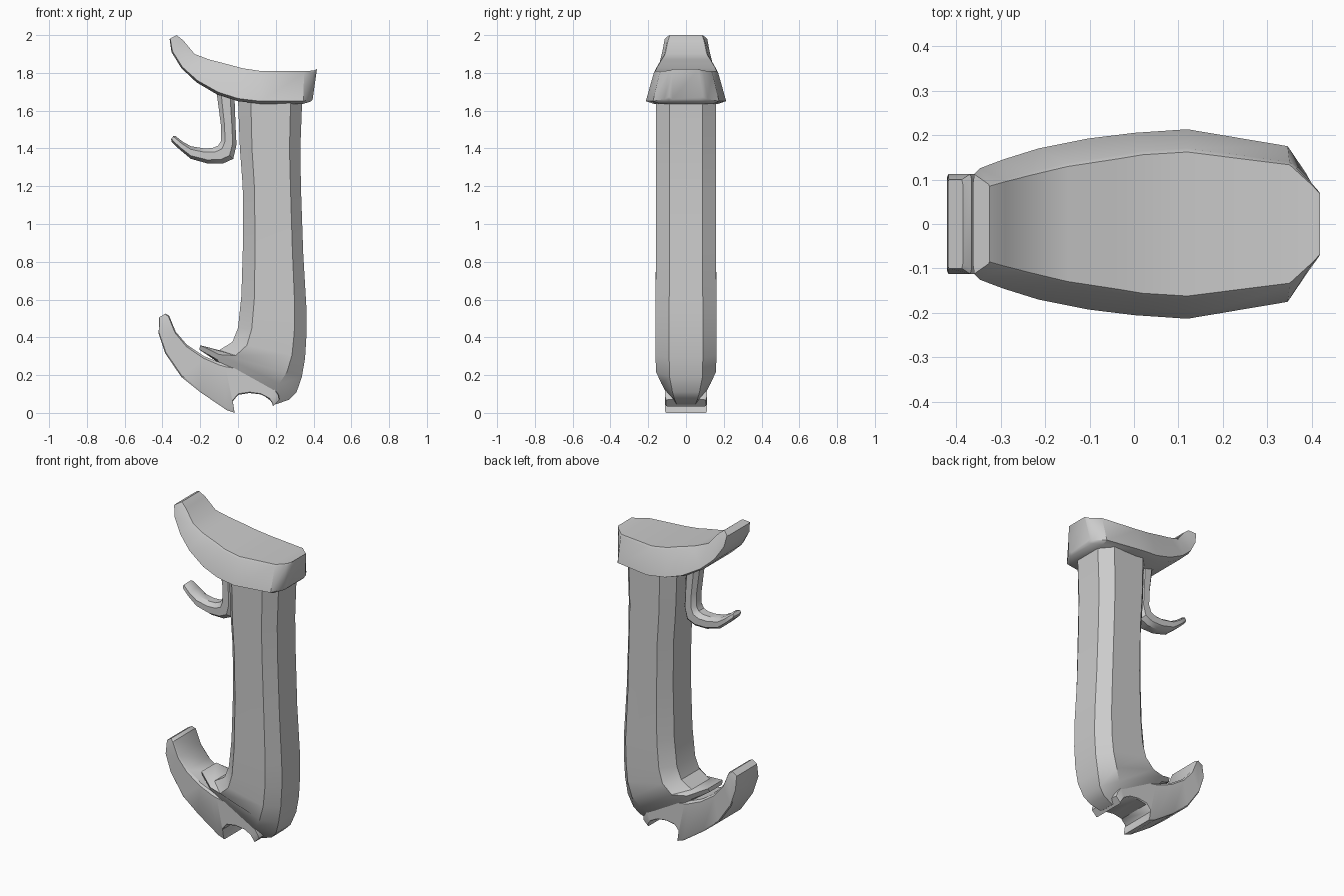
import bpy, bmesh, math


def loft(name, ring, stations, angle=35):
    """Skin rings between front-view point pairs (ax, az)-(bx, bz) with half width w.
    ring lists (position from a to b, fraction of the half width)."""
    bm = bmesh.new()
    rings = []
    outline = [(t, f) for t, f in ring] + [(t, -f) for t, f in reversed(ring)]
    for ax, az, bx, bz, w in stations:
        rings.append([bm.verts.new((ax + (bx - ax) * t, w * f, az + (bz - az) * t))
                      for t, f in outline])
    n = len(outline)
    for r, s in zip(rings, rings[1:]):
        for i in range(n):
            j = (i + 1) % n
            bm.faces.new((r[i], r[j], s[j], s[i]))
    bm.faces.new(rings[0])
    bm.faces.new(rings[-1][::-1])
    bmesh.ops.recalc_face_normals(bm, faces=bm.faces)
    mesh = bpy.data.meshes.new(name)
    bm.to_mesh(mesh)
    bm.free()
    obj = bpy.data.objects.new(name, mesh)
    bpy.context.collection.objects.link(obj)
    bpy.ops.object.select_all(action='DESELECT')
    obj.select_set(True)
    bpy.context.view_layer.objects.active = obj
    bpy.ops.object.shade_smooth_by_angle(angle=math.radians(angle))
    return obj


# Long eight-sided grip, its foot slanting into a small lip
loft("grip", [(0, .55), (.2, 1), (.82, 1), (1, .55)], [
    (.0, 1.66, .34, 1.66, .16),
    (.01, 1.4, .33, 1.4, .16),
    (.025, 1.2, .333, 1.2, .16),
    (.027, .92, .345, .85, .158),
    (.018, .62, .362, .56, .162),
    (.0, .45, .363, .42, .162),
    (-.03, .375, .355, .29, .162),
    (-.10, .332, .338, .19, .158),
    (-.20, .358, .31, .11, .13),
    (-.205, .335, .27, .07, .11),
    (-.17, .315, .20, .045, .09),
])

# Flared cap with an upswept tip
loft("top_cap", [(0, .76), (.06, .8), (.92, 1), (1, .8)], [
    (-.325, 2.0, -.362, 1.98, .112),
    (-.29, 1.972, -.352, 1.91, .125),
    (-.23, 1.90, -.30, 1.825, .145),
    (-.15, 1.87, -.22, 1.75, .17),
    (-.04, 1.842, -.11, 1.685, .192),
    (.02, 1.825, .0, 1.65, .205),
    (.12, 1.81, .12, 1.636, .213),
    (.35, 1.81, .345, 1.636, .175),
    (.40, 1.812, .385, 1.648, .115),
    (.418, 1.82, .395, 1.66, .09),
])

# Curved trigger hanging under the cap
loft("trigger", [(0, .5), (.25, 1), (.75, 1), (1, .5)], [
    (-.115, 1.71, -.02, 1.71, .05),
    (-.09, 1.52, -.012, 1.50, .05),
    (-.09, 1.44, -.008, 1.42, .05),
    (-.105, 1.415, -.025, 1.345, .05),
    (-.135, 1.402, -.08, 1.32, .05),
    (-.18, 1.40, -.16, 1.32, .05),
    (-.25, 1.412, -.25, 1.345, .05),
    (-.295, 1.437, -.31, 1.395, .048),
    (-.33, 1.465, -.352, 1.435, .043),
    (-.342, 1.466, -.354, 1.45, .035),
])

# Lower guard: upswept horn, hooked underside and a thin rear tongue
loft("lower_guard", [(0, .9), (.06, 1), (.95, 1), (1, .95)], [
    (-.385, .526, -.418, .505, .10),
    (-.365, .515, -.42, .42, .112),
    (-.33, .43, -.385, .315, .112),
    (-.27, .36, -.30, .19, .112),
    (-.18, .30, -.20, .11, .112),
    (-.10, .268, -.06, .015, .112),
    (-.07, .26, -.018, .0, .112),
    (.0, .245, -.03, .058, .112),
    (.04, .23, .0, .095, .112),
    (.09, .21, .06, .105, .112),
    (.14, .178, .12, .098, .112),
    (.19, .135, .165, .075, .112),
    (.215, .095, .182, .05, .112),
    (.22, .07, .185, .035, .105),
])
